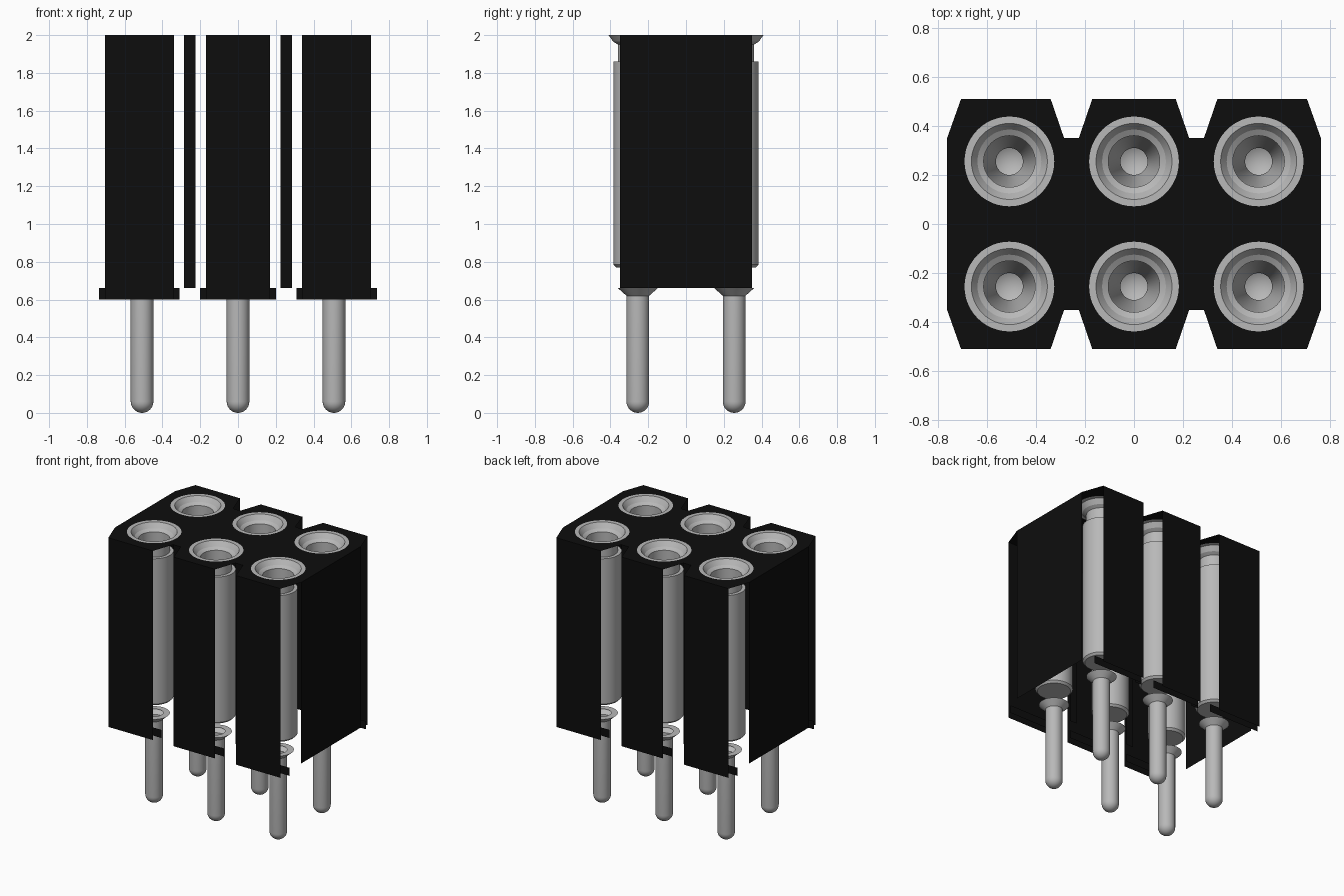
import bpy, bmesh, math

if "Cube" in bpy.data.objects:
    bpy.data.objects.remove(bpy.data.objects["Cube"])

SEGMENTS = 48
TOP, WALL_BOTTOM, FOOT_BOTTOM = 2.0, 0.66, 0.60
PIN_X = (-0.508, 0.0, 0.508)
PIN_Y = (-0.255, 0.255)
RIM = 0.183


def material(name, value, metallic=0.0):
    mat = bpy.data.materials.new(name)
    mat.use_nodes = True
    colour = (value, value, value, 1)
    mat.diffuse_color = colour
    mat.node_tree.nodes["Principled BSDF"].inputs["Base Color"].default_value = colour
    return mat


BLACK = material("black_plastic", 0.004)
METAL = material("tin_grey", 0.48)


def add_object(name, mesh, mat):
    mesh.materials.clear()
    mesh.materials.append(mat)
    obj = bpy.data.objects.new(name, mesh)
    bpy.context.collection.objects.link(obj)
    return obj


def lathe(name, profile, mat):
    """Spin a (radius, height) profile about the z axis."""
    bm = bmesh.new()
    verts = [bm.verts.new((r, 0, z)) for r, z in profile]
    edges = [bm.edges.new(pair) for pair in zip(verts, verts[1:])]
    bmesh.ops.spin(bm, geom=verts + edges, axis=(0, 0, 1), cent=(0, 0, 0),
                   angle=math.tau, steps=SEGMENTS, use_duplicate=False)
    bmesh.ops.remove_doubles(bm, verts=bm.verts, dist=1e-5)
    bmesh.ops.recalc_face_normals(bm, faces=bm.faces)
    mesh = bpy.data.meshes.new(name)
    bm.to_mesh(mesh)
    bm.free()
    obj = add_object(name, mesh, mat)
    bpy.ops.object.select_all(action="DESELECT")
    obj.select_set(True)
    bpy.context.view_layer.objects.active = obj
    bpy.ops.object.shade_smooth_by_angle(angle=math.radians(20))
    return obj


def upright_sheet(bm, a, b, low, high):
    corners = [(*a, low), (*b, low), (*b, high), (*a, high)]
    bm.faces.new([bm.verts.new(c) for c in corners])


# Housing outline: a quarter mirrored in x, then turned half way round
quarter = [(0.762, 0.35), (0.705, 0.51), (0.34, 0.51),
           (0.285, 0.35), (0.225, 0.35), (0.17, 0.51)]
half = quarter + [(-x, y) for x, y in reversed(quarter)]
outline = half + [(-x, -y) for x, y in half]

# Top plate with a round hole for every socket
curve = bpy.data.curves.new("top_outline", "CURVE")
curve.dimensions = "2D"
curve.fill_mode = "FRONT"


def add_loop(points):
    spline = curve.splines.new("POLY")
    spline.points.add(len(points) - 1)
    for point, (x, y) in zip(spline.points, points):
        point.co = (x, y, 0, 1)
    spline.use_cyclic_u = True


add_loop(outline)
angles = [math.tau * i / SEGMENTS for i in range(SEGMENTS)]
for cx in PIN_X:
    for cy in PIN_Y:
        add_loop([(cx + RIM * math.cos(a), cy + RIM * math.sin(a)) for a in angles])
helper = bpy.data.objects.new("top_outline", curve)
bpy.context.collection.objects.link(helper)
depsgraph = bpy.context.evaluated_depsgraph_get()
plate_mesh = bpy.data.meshes.new_from_object(helper.evaluated_get(depsgraph))
bpy.data.objects.remove(helper)
add_object("top_plate", plate_mesh, BLACK).location.z = TOP

# Housing walls: straight runs only, the slanted corners are open
bm = bmesh.new()
for a, b in zip(outline, outline[1:] + outline[:1]):
    if abs(a[0] - b[0]) > 0.01 and abs(a[1] - b[1]) > 0.01:
        continue
    outer = abs(a[1]) > 0.5 and a[1] == b[1]
    upright_sheet(bm, a, b, FOOT_BOTTOM if outer else WALL_BOTTOM, TOP)
    # Wider foot strip just behind each outer wall
    if outer:
        y = math.copysign(0.45, a[1])
        left, right = sorted((a[0], b[0]))
        upright_sheet(bm, (left - 0.03, y), (right + 0.03, y), FOOT_BOTTOM, WALL_BOTTOM)
mesh = bpy.data.meshes.new("housing_walls")
bm.to_mesh(mesh)
bm.free()
add_object("housing_walls", mesh, BLACK)

# Socket: flat rim, funnel, neck, sleeve and the tapered bore inside
socket = lathe("socket_sleeve", [
    (RIM, 2.0), (0.155, 2.0), (0.13, 1.965), (0.105, 1.95), (0.105, 1.86),
    (0.13, 1.86), (0.13, 0.785), (0.115, 0.77), (0, 0.77)], METAL)
bore = lathe("socket_bore", [
    (0.105, 1.86), (0.055, 1.6), (0.055, 1.25), (0, 1.22)], METAL)

# Solder pin: flared collar, straight shank and rounded tip
tip = [(0.06 * math.cos(t), 0.06 - 0.06 * math.sin(t))
       for t in (math.pi / 2 * i / 8 for i in range(9))]
pin = lathe("solder_pin", [(0.06, 0.66), (0.105, 0.66), (0.06, 0.62)] + tip, METAL)

# Repeat the contact parts on the grid of positions
for part in (socket, bore, pin):
    spots = [(x, y) for x in PIN_X for y in PIN_Y]
    part.location = (*spots[0], 0)
    for i, (x, y) in enumerate(spots[1:], 2):
        copy = part.copy()
        copy.name = f"{part.name}_{i}"
        copy.location = (x, y, 0)
        bpy.context.collection.objects.link(copy)
